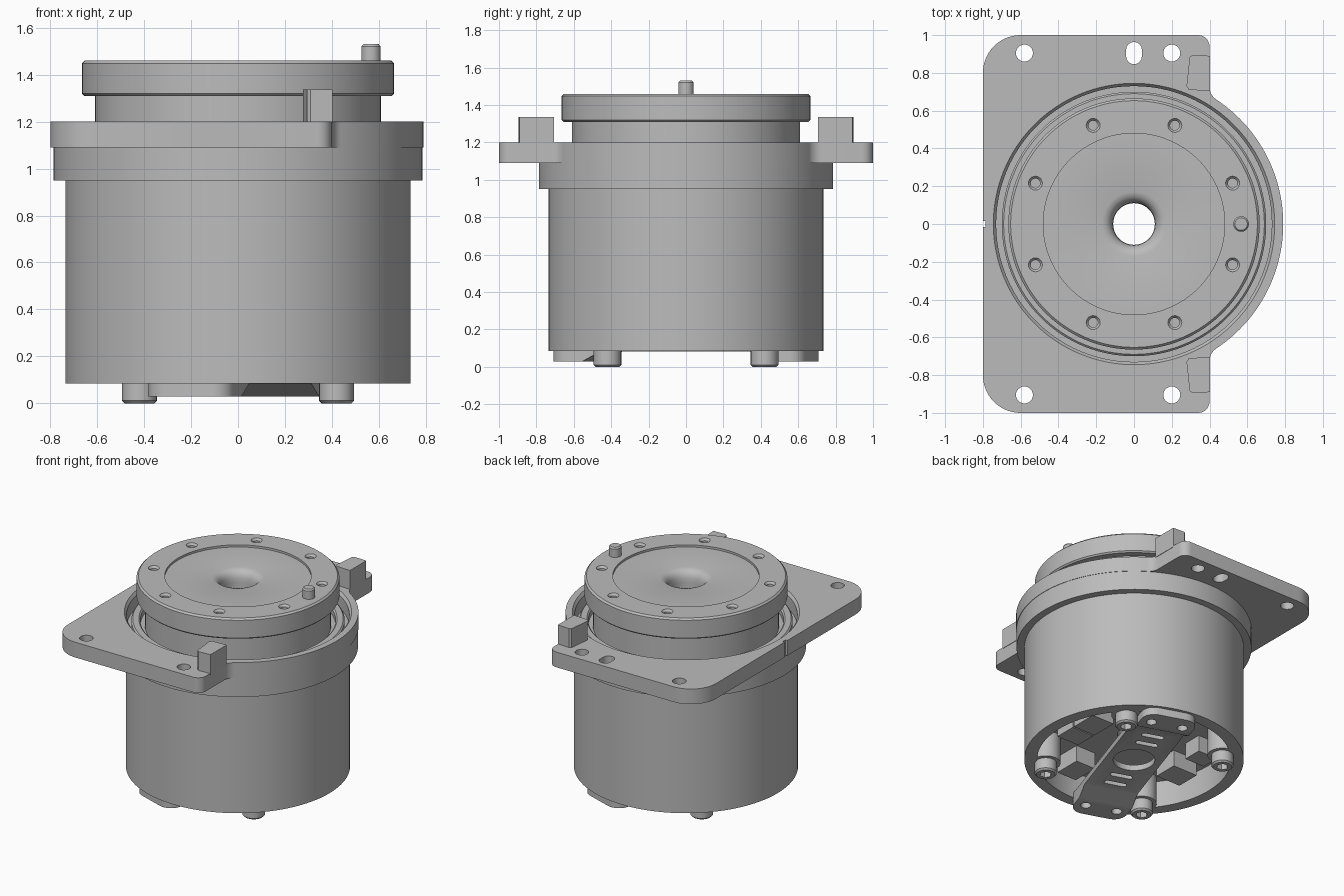
import bpy, bmesh, math
from math import sin, cos, pi, radians
from mathutils import Matrix, Vector

cube = bpy.data.objects.get("Cube")
if cube:
    bpy.data.objects.remove(cube, do_unlink=True)

GREY = (0.5, 0.5, 0.5, 1)
metal = bpy.data.materials.new("plain_grey_metal")
metal.use_nodes = True
metal.diffuse_color = GREY
metal.node_tree.nodes["Principled BSDF"].inputs["Base Color"].default_value = GREY


def finish(name, bm):
    bmesh.ops.recalc_face_normals(bm, faces=bm.faces[:])
    mesh = bpy.data.meshes.new(name)
    bm.to_mesh(mesh)
    bm.free()
    mesh.materials.append(metal)
    ob = bpy.data.objects.new(name, mesh)
    bpy.context.collection.objects.link(ob)
    smooth(ob)
    return ob


def smooth(ob):
    ob.data.shade_smooth()
    ob.data.set_sharp_from_angle(angle=radians(28))


def lathe(name, profile, seg=96, at=(0, 0)):
    """Revolve a closed (radius, height) loop around a vertical axis."""
    bm = bmesh.new()
    rings = [[bm.verts.new((at[0] + r * cos(2 * pi * i / seg),
                            at[1] + r * sin(2 * pi * i / seg), z))
              for r, z in profile] for i in range(seg)]
    n = len(profile)
    for i in range(seg):
        a, b = rings[i], rings[(i + 1) % seg]
        for j in range(n):
            k = (j + 1) % n
            bm.faces.new((a[j], b[j], b[k], a[k]))
    bmesh.ops.remove_doubles(bm, verts=bm.verts[:], dist=1e-5)
    return finish(name, bm)


def prism(name, outline, z0, z1, matrix=Matrix()):
    """Extrude a flat outline from z0 to z1, then place it."""
    bm = bmesh.new()
    face = bm.faces.new([bm.verts.new((x, y, z0)) for x, y in outline])
    out = bmesh.ops.extrude_face_region(bm, geom=[face])
    top = [v for v in out["geom"] if isinstance(v, bmesh.types.BMVert)]
    bmesh.ops.translate(bm, verts=top, vec=(0, 0, z1 - z0))
    bm.transform(matrix)
    return finish(name, bm)


def arc(cx, cy, r, a0, a1, n=8):
    return [(cx + r * cos(radians(a0 + (a1 - a0) * i / n)),
             cy + r * sin(radians(a0 + (a1 - a0) * i / n))) for i in range(n + 1)]


def slot(x, y, r, half, angle=0):
    """Stadium outline, stretched along the given angle."""
    dx, dy = half * cos(radians(angle)), half * sin(radians(angle))
    return (arc(x + dx, y + dy, r, angle - 90, angle + 90)
            + arc(x - dx, y - dy, r, angle + 90, angle + 270))


def hole(x, y, r, z0, z1, n=24):
    return prism("cutter", arc(x, y, r, 0, 360 - 360 / n, n - 1), z0, z1)


def box(name, x0, x1, y0, y1, z0, z1):
    return prism(name, [(x0, y0), (x1, y0), (x1, y1), (x0, y1)], z0, z1)


def cut(ob, cutters):
    for c in cutters:
        c.hide_render = True
        m = ob.modifiers.new("cut", "BOOLEAN")
        m.operation, m.solver, m.object = "DIFFERENCE", "EXACT", c
    bpy.context.view_layer.update()
    graph = bpy.context.evaluated_depsgraph_get()
    mesh = bpy.data.meshes.new_from_object(ob.evaluated_get(graph))
    ob.modifiers.clear()
    ob.data = mesh
    for c in cutters:
        bpy.data.objects.remove(c, do_unlink=True)
    smooth(ob)


# Hollow housing with collar and the ring groove under the rotor
lathe("housing", [
    (0.11, 0.28), (0.65, 0.28), (0.65, 0.085), (0.735, 0.085), (0.735, 0.95),
    (0.787, 0.95), (0.787, 1.09), (0.70, 1.09), (0.70, 1.14), (0.69, 1.15),
    (0.65, 1.15), (0.64, 1.14), (0.64, 1.1), (0.11, 1.1)], 128)

# Mounting flange: rectangle blended into the round collar
outline = (arc(0, 0, 0.79, -56.5, 56.5, 48) + arc(0.48, 0.7256, 0.08, 236.5, 180)
           + arc(0.34, 0.94, 0.06, 0, 90) + arc(-0.6, 0.8, 0.2, 90, 180, 14)
           + arc(-0.6, -0.8, 0.2, 180, 270, 14) + arc(0.34, -0.94, 0.06, 270, 360)
           + arc(0.48, -0.7256, 0.08, 180, 123.5))
flange = prism("mounting_flange", outline, 1.09, 1.2)
bore = lathe("cutter", [(0, 1.0), (0.73, 1.0), (0.73, 1.18), (0.76, 1.22), (0, 1.22)], 96)
holes = [hole(x, y, 0.045, 1.0, 1.3) for x in (-0.58, 0.2) for y in (-0.905, 0.905)]
holes.append(prism("cutter", slot(0, 0.905, 0.042, 0.017, 90), 1.0, 1.3))
cut(flange, [bore, box("cutter", -0.9, -0.785, -0.015, 0.015, 1.0, 1.3)] + holes)

# Stop blocks on the flange
for side, s in (("back", 1), ("front", -1)):
    pts = [(0.403, 0.705), (0.403, 0.89), (0.31, 0.895), (0.295, 0.885),
           (0.278, 0.73), (0.29, 0.71)]
    prism(side + "_stop_block", [(x, s * y) for x, y in pts], 1.19, 1.337)

# Rotor: neck, output disc, shallow recess and flared centre bore
rotor = lathe("output_rotor", [
    (0.11, 1.1), (0.61, 1.1), (0.61, 1.31), (0.655, 1.31), (0.665, 1.32),
    (0.665, 1.448), (0.653, 1.46), (0.48, 1.46), (0.48, 1.445), (0.17, 1.445),
    (0.145, 1.438), (0.125, 1.42), (0.114, 1.395), (0.11, 1.36)], 128)
bolt_holes = []
for i in range(8):
    a = radians(22.5 + 45 * i)
    bolt_holes.append(lathe("cutter", [(0, 1.36), (0.025, 1.36), (0.025, 1.445),
                                       (0.045, 1.47), (0, 1.47)],
                            24, (0.565 * cos(a), 0.565 * sin(a))))
cut(rotor, bolt_holes)
lathe("locating_pin", [(0, 1.42), (0.041, 1.42), (0.041, 1.52), (0.033, 1.53), (0, 1.53)],
      32, (0.567, 0))

# Socket screws on bosses in the base
for x in (-0.42, 0.42):
    for y in (-0.42, 0.42):
        lathe("screw_boss", [(0, 0.088), (0.1, 0.088), (0.1, 0.3), (0, 0.3)], 32, (x, y))
        screw = lathe("socket_screw", [(0, 0), (0.063, 0), (0.074, 0.011), (0.074, 0.1),
                                       (0, 0.1)], 32, (x, y))
        cut(screw, [hole(x, y, 0.04, -0.05, 0.045, 6)])

# Base bar: flush middle with lowered, ramped ends
side = [(-0.71, 0.03), (-0.52, 0.03), (-0.42, 0.083), (0.42, 0.083), (0.52, 0.03),
        (0.71, 0.03), (0.71, 0.125), (-0.71, 0.125)]
turn = Matrix.Rotation(radians(71.5), 4, "Z")
bar = prism("base_bar", side, -0.19, 0.19, turn @ Matrix.Rotation(pi / 2, 4, "X"))
bm = bmesh.new()
bm.from_mesh(bar.data)
corners = [e for e in bm.edges
           if abs((e.verts[0].co - e.verts[1].co).normalized().z) > 0.99]
bmesh.ops.bevel(bm, geom=corners, offset=0.09, segments=6, profile=0.5, affect="EDGES")
bm.to_mesh(bar.data)
bm.free()
cutters = [hole(0, 0, 0.14, 0, 0.2, 40)]
for s in (-1, 1):
    for a in (61, 82):
        a = radians(a)
        cutters.append(hole(s * 0.61 * cos(a), s * 0.61 * sin(a), 0.035, 0, 0.09, 20))
    for d in (0.23, 0.34):
        p = turn @ Vector((s * d, 0, 0))
        cutters.append(prism("cutter", slot(p.x, p.y, 0.02, 0.06, 161.5), 0, 0.2))
cut(bar, cutters)

# Connector blocks inside the base cavity
for x, y, w, d in ((0.42, 0.08, 0.09, 0.1), (0.42, -0.11, 0.09, 0.08),
                   (0.12, -0.46, 0.08, 0.1), (-0.44, -0.08, 0.1, 0.09),
                   (-0.42, 0.2, 0.08, 0.07)):
    box("connector_block", x - w, x + w, y - d, y + d, 0.16, 0.3)
